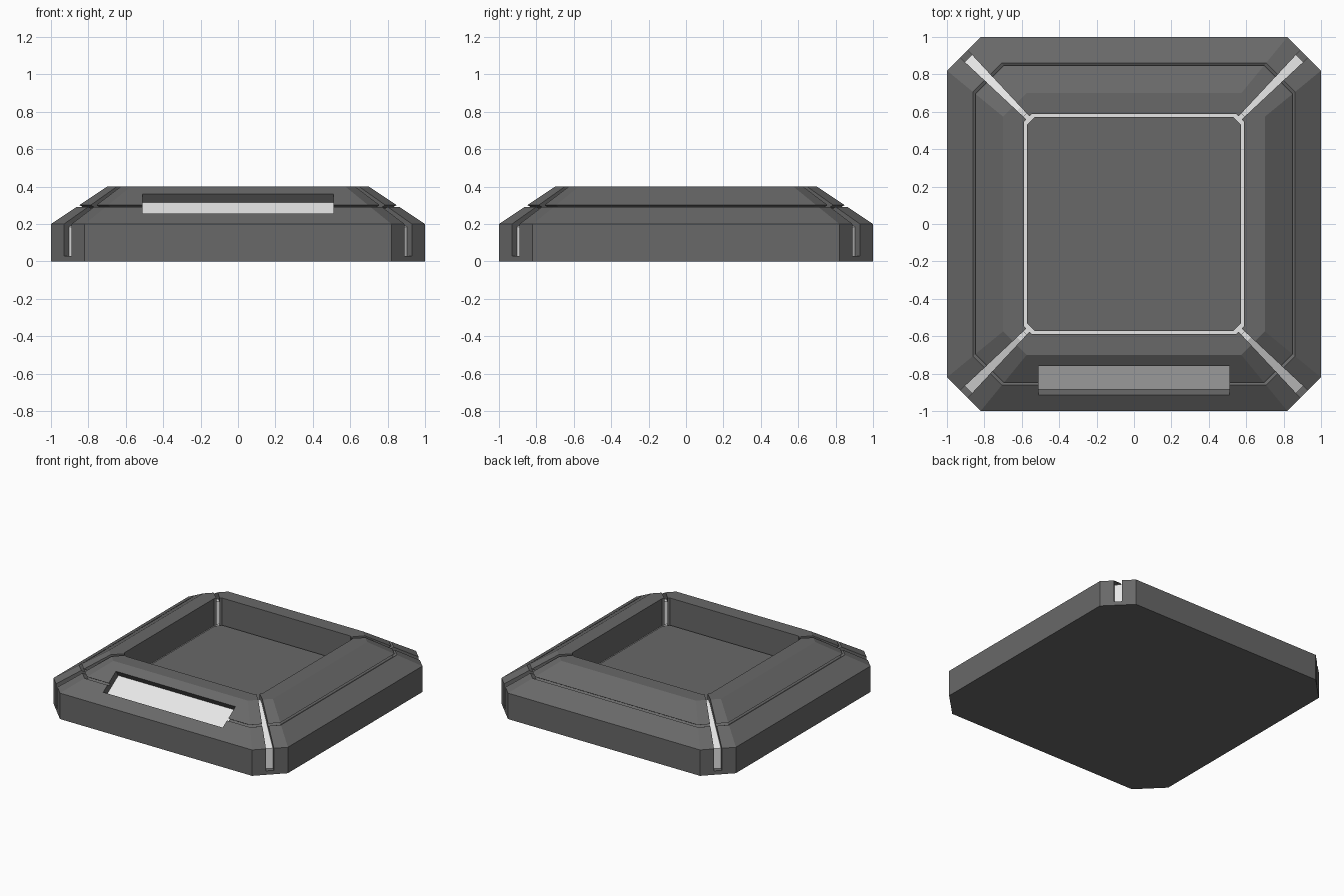
import bpy, bmesh, math
from mathutils import Matrix, Vector

cube = bpy.data.objects.get("Cube")
if cube:
    bpy.data.objects.remove(cube, do_unlink=True)


def make_material(name, color):
    mat = bpy.data.materials.new(name)
    mat.use_nodes = True
    mat.diffuse_color = color
    mat.node_tree.nodes["Principled BSDF"].inputs["Base Color"].default_value = color
    return mat


dark = make_material("dark grey", (0.14, 0.14, 0.14, 1))
light = make_material("pale light", (0.8, 0.8, 0.8, 1))


def add_object(name, bm, mat):
    bmesh.ops.recalc_face_normals(bm, faces=bm.faces)
    mesh = bpy.data.meshes.new(name)
    bm.to_mesh(mesh)
    bm.free()
    mesh.materials.append(mat)
    obj = bpy.data.objects.new(name, mesh)
    bpy.context.collection.objects.link(obj)
    return obj


def octagon_loft(name, profile, mat):
    """Stack chamfered squares given as (half width, chamfer, height)."""
    bm = bmesh.new()
    rings = []
    for r, c, z in profile:
        ring = []
        for k in range(4):
            turn = Matrix.Rotation(k * math.pi / 2, 3, 'Z')
            for p in ((r, r - c, z), (r - c, r, z)):
                ring.append(bm.verts.new(turn @ Vector(p)))
        rings.append(ring)
    for a, b in zip(rings, rings[1:]):
        for i in range(8):
            j = (i + 1) % 8
            bm.faces.new((a[i], a[j], b[j], b[i]))
    bm.faces.new(rings[0])
    bm.faces.new(rings[-1])
    return add_object(name, bm, mat)


def box(name, size, matrix, mat):
    bm = bmesh.new()
    bmesh.ops.create_cube(bm, size=1, matrix=matrix @ Matrix.Diagonal((*size, 1)))
    return add_object(name, bm, mat)


def cut(obj, cutter):
    mod = obj.modifiers.new(cutter.name, 'BOOLEAN')
    mod.operation = 'DIFFERENCE'
    mod.solver = 'EXACT'
    mod.object = cutter
    cutter.hide_render = True
    cutter.hide_viewport = True
    cutter.display_type = 'WIRE'


CH = 0.18  # corner chamfer relative to half width

# Outer shell with sloped rim, seam and central well
outer = [(1, 0), (1, 0.2), (0.862, 0.292), (0.842, 0.28),
         (0.828, 0.289), (0.848, 0.3013), (0.7, 0.4)]
well = [(0.588, 0.04, 0.4), (0.588, 0.04, 0.17)]
shell = octagon_loft("shell", [(r, r * CH, z) for r, z in outer] + well, dark)

# Glowing core seen through the corner slots and around the floor
core = octagon_loft("glowing_core", [
    (0.965, 0.16, 0.02), (0.965, 0.16, 0.185), (0.675, 0.12, 0.365),
    (0.605, 0.045, 0.365), (0.605, 0.045, 0.19)], light)

# Raised floor panel
octagon_loft("floor_panel", [(0.571, 0.04, 0.15), (0.571, 0.04, 0.2)], dark)

# Tapered corner slots
for k in range(4):
    turn = Matrix.Rotation(math.pi / 4 + k * math.pi / 2, 3, 'Z')
    bm = bmesh.new()
    base = [bm.verts.new(turn @ Vector((d, w, 0.03))) for d, w in
            ((0.78, -0.011), (1.4, -0.032), (1.4, 0.032), (0.78, 0.011))]
    face = bm.faces.new(base)
    top = bmesh.ops.extrude_face_region(bm, geom=[face])["geom"]
    bmesh.ops.translate(bm, vec=(0, 0, 0.5),
                        verts=[g for g in top if isinstance(g, bmesh.types.BMVert)])
    cut(shell, add_object(f"slot_cutter_{k + 1}", bm, dark))

# Front window, recessed square to the slope
slope = Matrix.Translation((0, -0.8375, 0.3085)) @ Matrix.Rotation(math.atan2(2, 3), 4, 'X')
cut(shell, box("window_cutter", (1.02, 0.186, 0.12), slope, dark))
cut(core, box("core_window_cutter", (1.1, 0.24, 0.17), slope, light))
box("window_light", (1.02, 0.186, 0.008), slope @ Matrix.Translation((0, 0, -0.057)), light)
